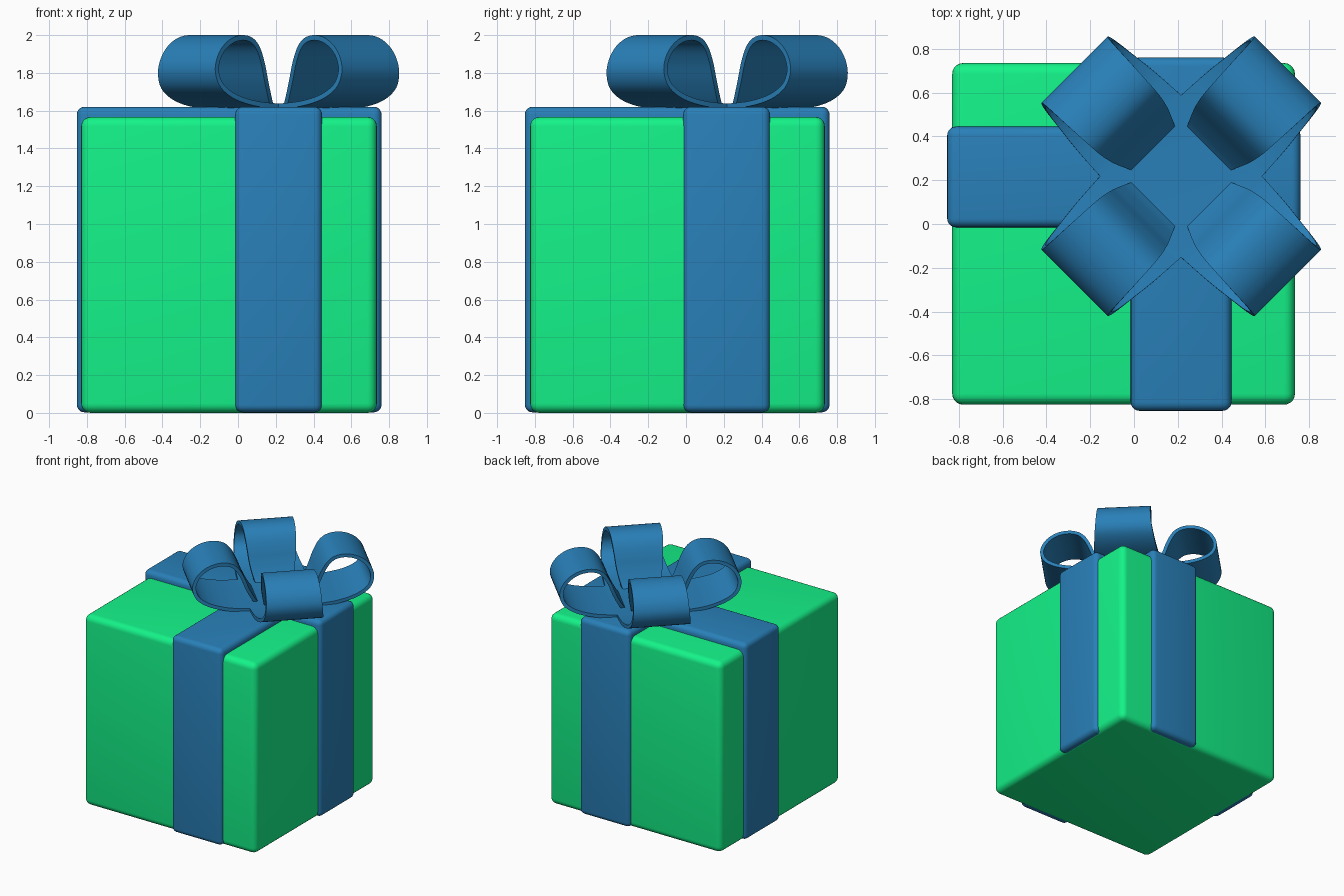
import bpy, bmesh, math
from mathutils import Vector, Matrix

if "Cube" in bpy.data.objects:
    bpy.data.objects.remove(bpy.data.objects["Cube"])


def material(name, color):
    m = bpy.data.materials.new(name)
    m.diffuse_color = color
    m.use_nodes = True
    m.node_tree.nodes["Principled BSDF"].inputs["Base Color"].default_value = m.diffuse_color
    return m


GREEN = material("green_paper", (0.007, 0.90, 0.25, 1))
BLUE = material("blue_ribbon", (0.022, 0.216, 0.485, 1))


def add_object(name, bm, mat):
    me = bpy.data.meshes.new(name)
    bm.to_mesh(me)
    bm.free()
    me.materials.append(mat)
    obj = bpy.data.objects.new(name, me)
    bpy.context.collection.objects.link(obj)
    bpy.ops.object.select_all(action='DESELECT')
    obj.select_set(True)
    bpy.context.view_layer.objects.active = obj
    return obj


def rounded_box(name, lo, hi, mat, radius=0.05):
    lo, hi = Vector(lo), Vector(hi)
    bm = bmesh.new()
    bmesh.ops.create_cube(bm, size=1)
    bmesh.ops.scale(bm, vec=hi - lo, verts=bm.verts)
    bmesh.ops.translate(bm, vec=(lo + hi) / 2, verts=bm.verts)
    bmesh.ops.bevel(bm, geom=bm.edges[:], offset=radius, segments=5,
                    profile=0.5, affect='EDGES')
    add_object(name, bm, mat)
    bpy.ops.object.shade_smooth_by_angle(angle=math.radians(35))


def catmull(points, steps):
    pts = [Vector(p) for p in points]
    pts = [2 * pts[0] - pts[1]] + pts + [2 * pts[-1] - pts[-2]]
    out = []
    for a, b, c, d in zip(pts, pts[1:], pts[2:], pts[3:]):
        for i in range(steps):
            t = i / steps
            out.append(0.5 * (2 * b + (c - a) * t + (2 * a - 5 * b + 4 * c - d) * t ** 2
                              + (3 * b - a - 3 * c + d) * t ** 3))
    return out + [pts[-2]]


# Gift box and the two crossing bands around it
rounded_box("gift_box", (-0.83, -0.825, 0), (0.735, 0.735, 1.567), GREEN)
rounded_box("band_front_back", (-0.015, -0.853, 0.003), (0.445, 0.76, 1.62), BLUE, 0.04)
rounded_box("band_left_right", (-0.853, -0.015, 0.003), (0.76, 0.445, 1.62), BLUE, 0.04)

# Bow loop: outer path as (distance from knot, height, half width), from the knot up and over
path = [(0.175, 1.628, 0.138), (0.21, 1.68, 0.155), (0.255, 1.77, 0.174), (0.29, 1.86, 0.184),
        (0.335, 1.94, 0.192), (0.39, 1.985, 0.196), (0.465, 2.0, 0.2),
        (0.55, 1.985, 0.204), (0.625, 1.94, 0.207), (0.673, 1.875, 0.21), (0.688, 1.80, 0.215),
        (0.655, 1.72, 0.225), (0.56, 1.66, 0.237), (0.42, 1.624, 0.252), (0.262, 1.61, 0.262)]
rows = catmull(path, 4) + [Vector((0, 1.61, 0))]

# Four loops on the diagonals, mitred together at the knot
bm = bmesh.new()
for k in range(4):
    turn = Matrix.Translation((0.215, 0.218, 0)) @ Matrix.Rotation(math.radians(45 + 90 * k), 4, 'Z')
    left, right = ([bm.verts.new(turn @ Vector((u, s * w, z))) for u, z, w in rows] for s in (-1, 1))
    for i in range(len(rows) - 1):
        bm.faces.new((left[i], left[i + 1], right[i + 1], right[i]))
bmesh.ops.remove_doubles(bm, verts=bm.verts, dist=0.0005)
bow = add_object("bow", bm, BLUE)
solid = bow.modifiers.new("thickness", 'SOLIDIFY')
solid.thickness = 0.027
solid.offset = -1
bpy.ops.object.modifier_apply(modifier=solid.name)
bpy.ops.object.shade_smooth_by_angle(angle=math.radians(40))
